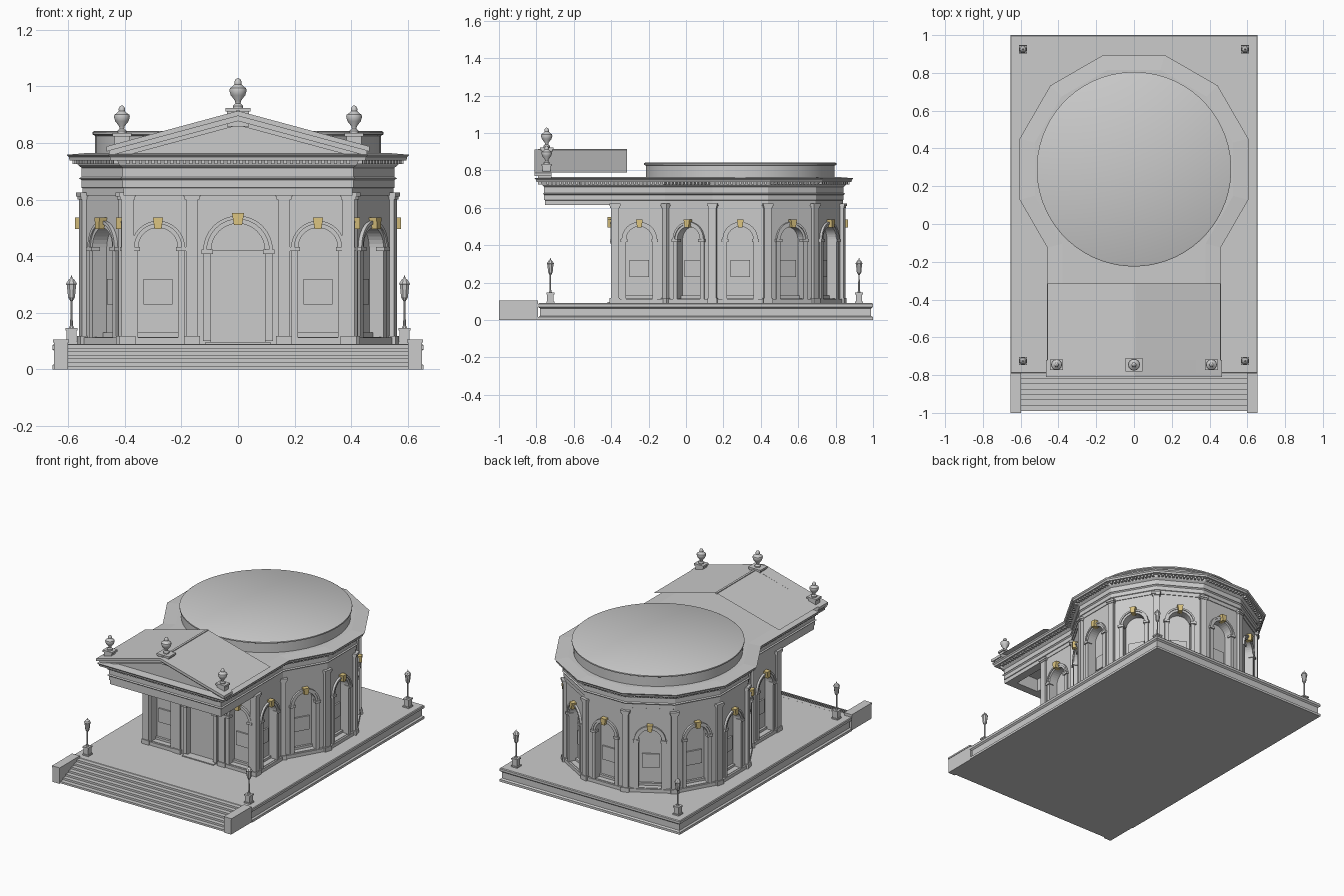
import bpy, bmesh, math
from math import sin, cos, pi, radians
from mathutils import Matrix, Vector

if "Cube" in bpy.data.objects:
    bpy.data.objects.remove(bpy.data.objects["Cube"])

CY, AP, XW = 0.29, 0.545, 0.40      # rotunda centre y, apothem, vestibule half width
YV, YP = -0.39, -0.75               # vestibule wall, portico front
RV = AP / cos(pi / 12)


def finish(name, bm, smooth=False, mat=None):
    bmesh.ops.recalc_face_normals(bm, faces=bm.faces)
    me = bpy.data.meshes.new(name)
    bm.to_mesh(me)
    bm.free()
    ob = bpy.data.objects.new(name, me)
    bpy.context.collection.objects.link(ob)
    if mat:
        me.materials.append(mat)
    if smooth:
        bpy.ops.object.select_all(action='DESELECT')
        ob.select_set(True)
        bpy.context.view_layer.objects.active = ob
        bpy.ops.object.shade_smooth_by_angle(angle=radians(35))
    return ob


def box(bm, x0, x1, y0, y1, z0, z1, M=Matrix()):
    S = Matrix.Diagonal((x1 - x0, y1 - y0, z1 - z0, 1))
    T = Matrix.Translation(((x0 + x1) / 2, (y0 + y1) / 2, (z0 + z1) / 2))
    bmesh.ops.create_cube(bm, size=1, matrix=M @ T @ S)


def prism(bm, poly, y0, y1, M=Matrix()):
    """Extrude an x-z polygon along y."""
    a, b = ([bm.verts.new(M @ Vector((x, y, z))) for x, z in poly] for y in (y0, y1))
    bm.faces.new(a)
    bm.faces.new(b)
    for i in range(len(a)):
        j = (i + 1) % len(a)
        bm.faces.new((a[i], a[j], b[j], b[i]))


def lathe(bm, prof, loc, n):
    rings = [[bm.verts.new((loc[0] + r * cos(2 * pi * (i + .5) / n), loc[1] + r * sin(2 * pi * (i + .5) / n),
                            loc[2] + z)) for i in range(n)] for r, z in prof]
    loft(bm, rings)


def loft(bm, rings):
    n = len(rings[0])
    for a, b in zip(rings, rings[1:]):
        for i in range(n):
            bm.faces.new((a[i], a[(i + 1) % n], b[(i + 1) % n], b[i]))
    bm.faces.new(rings[0])
    bm.faces.new(rings[-1])


def offset(pts, d):
    out = []
    for i, p in enumerate(pts):
        e0 = (p - pts[i - 1]).normalized()
        e1 = (pts[(i + 1) % len(pts)] - p).normalized()
        n0, n1 = Vector((e0.y, -e0.x)), Vector((e1.y, -e1.x))
        out.append(p + (n0 + n1) * d / (1 + n0.dot(n1)))
    return out


def sweep(bm, pts, prof):
    """Mitred moulding around a closed outline, capped at both ends."""
    loft(bm, [[bm.verts.new((p.x, p.y, z)) for p in offset(pts, d)] for d, z in prof])


corners = [Vector((RV * cos(radians(a)), CY + RV * sin(radians(a)))) for a in range(-45, 226, 30)]
outline = corners + [Vector((-XW, YP)), Vector((XW, YP))]
wall_line = corners + [Vector((-XW, YV)), Vector((XW, YV))]
gold = bpy.data.materials.new("gold")
gold.diffuse_color = (0.72, 0.56, 0.22, 1)
gold.use_nodes = True
gold.node_tree.nodes["Principled BSDF"].inputs["Base Color"].default_value = gold.diffuse_color

# platform
bm = bmesh.new()
rect = [Vector(p) for p in ((-.655, -.79), (.655, -.79), (.655, 1), (-.655, 1))]
sweep(bm, rect, [(0, 0), (0, .015), (-.01, .022), (-.01, .062), (0, .07), (0, .085), (-.004, .09)])
finish("platform", bm)

# front stairs and cheek walls
bm = bmesh.new()
N = 7
steps = [(-.99, 0)]
for i in range(N):
    y = -.99 + i * .2 / N
    steps += [(y, .088 * (i + 1) / N), (y + .2 / N, .088 * (i + 1) / N)]
steps.append((-.79, 0))
prism(bm, steps, -.6, .6, Matrix(((0, 1, 0, 0), (1, 0, 0, 0), (0, 0, 1, 0), (0, 0, 0, 1))))
finish("stairs", bm)
bm = bmesh.new()
for s in (-1, 1):
    box(bm, s * .625 - .025, s * .625 + .025, -1, -.79, 0, .1)
    box(bm, s * .625 - .028, s * .625 + .028, -1, -.79, .095, .105)
finish("stair_cheeks", bm)


# wall bays: arched recess with surround, imposts, panel and keystone
def arch(r, zs, z0, n=16):
    return [(r, z0)] + [(r * cos(pi * i / n), zs + r * sin(pi * i / n)) for i in range(n + 1)] + [(-r, z0)]


def band(bm, r0, r1, y0, y1, zs, z0, M):
    P = [[bm.verts.new(M @ Vector((x, y, z))) for x, z in arch(r, zs, z0)]
         for r, y in ((r0, y1), (r0, y0), (r1, y0), (r1, y1))]
    for a, b in zip(P, P[1:]):
        for i in range(len(a) - 1):
            bm.faces.new((a[i], a[i + 1], b[i + 1], b[i]))


def bay(bm, keys, x, y, ang, w, r=.07, t=.025, zs=.43, z0=.115, door=False):
    M = Matrix.Translation((x, y, 0)) @ Matrix.Rotation(radians(ang + 90), 4, 'Z')
    zt, d = .64, .05

    def quad(*p):
        bm.faces.new([bm.verts.new(M @ Vector(c)) for c in p])
    path = arch(r, zs, z0)
    for (xa, za), (xb, zb) in zip(path, path[1:]):
        quad((xa, 0, za), (xb, 0, zb), (xb, d, zb), (xa, d, za))       # reveal
        if abs(xa - xb) > 1e-6:
            quad((xa, 0, za), (xb, 0, zb), (xb, 0, zt), (xa, 0, zt))   # spandrel
    for s in (-1, 1):
        quad((s * r, 0, .09), (s * w, 0, .09), (s * w, 0, zt), (s * r, 0, zt))
        e = s * (r + t / 2)
        box(bm, e - t / 2 - .006, e + t / 2 + .006, -.016, .02, zs - .012, zs + .003, M)
    box(bm, -r, r, 0, d, .09, z0, M)                                   # sill
    quad(*[(px, d, pz) for px, pz in path])                            # niche back
    band(bm, r, r + t, -.008, 0, zs, .1, M)
    band(bm, r + t * .55, r + t, -.014, 0, zs, zs, M)
    if door:
        box(bm, -r, r, .03, d, z0, zs, M)
        box(bm, -r - .02, r + .02, -.03, 0, .09, .096, M)
    else:
        box(bm, -.052, .052, .04, d, .23, .32, M)
        box(bm, -r, r, .035, d, z0, .13, M)
    k = zs + r
    g = 1.2 if door else 1
    prism(keys, [(-.012 * g, k - .005), (.012 * g, k - .005), (.018 * g, k + .037), (-.018 * g, k + .037)],
          -.03, .01, M)


bm, keys = bmesh.new(), bmesh.new()
for a in range(-30, 211, 30):
    bay(bm, keys, AP * cos(radians(a)), CY + AP * sin(radians(a)), a, AP * math.tan(pi / 12))
ym, hw = (YV + corners[0].y) / 2, (corners[0].y - YV) / 2
for s, a in ((1, 0), (-1, 180)):
    bay(bm, keys, s * XW, ym, a, hw)
    bay(bm, keys, s * .2825, YV, -90, .1175)
bay(bm, keys, 0, YV, -90, .165, r=.095, t=.028, zs=.42, z0=.094, door=True)
box(bm, -XW + .002, XW - .002, YV + .001, YV + .04, .6, .7)
finish("arched_walls", bm)
finish("keystones", keys, mat=gold)

# pilasters with base and capital
bm = bmesh.new()


def pilaster(x, y, ang, w=.02, o=.012):
    M = Matrix.Translation((x, y, 0)) @ Matrix.Rotation(radians(ang + 90), 4, 'Z')
    for z0, z1, e in ((.09, .118, .006), (.118, .6, 0), (.6, .61, .004), (.61, .624, .008)):
        box(bm, -w - e, w + e, -o - e, .03, z0, z1, M)


for i, p in enumerate(corners):
    pilaster(p.x, p.y, -45 + 30 * i)
for s in (-1, 1):
    pilaster(s * .1625, YV, -90, .022)
    pilaster(s * .39, YV, -90, .022)
    pilaster(s * XW, YV + .01, 0 if s > 0 else 180, .022)
finish("pilasters", bm)

# wall base moulding, interrupted only by the doorway
bm = bmesh.new()
for i, p in enumerate(wall_line):
    q = wall_line[(i + 1) % len(wall_line)]
    c, e = (p + q) / 2, q - p
    M = Matrix.Translation((c.x, c.y, 0)) @ Matrix.Rotation(math.atan2(e.y, e.x), 4, 'Z')
    L = e.length / 2
    if i == len(corners):
        box(bm, -L, -.14, -.012, .01, .09, .112, M)
        box(bm, .14, L, -.012, .01, .09, .112, M)
    else:
        box(bm, -L, L, -.012, .01, .09, .112, M)
finish("wall_base", bm)

# entablature around rotunda and portico, with recessed portico ceiling
bm = bmesh.new()
sweep(bm, outline, [(-.05, .70), (-.05, .615), (.004, .615), (.004, .64), (.008, .642), (.008, .668), (.016, .675),
                    (.008, .68), (.008, .712), (.02, .722), (.026, .738), (.05, .738), (.052, .75),
                    (.06, .758), (-.02, .765)])
finish("entablature", bm)
bm = bmesh.new()
for s in (-1, 1):
    box(bm, s * .1625 - .025, s * .1625 + .025, YP + .04, YV, .615, .705)
box(bm, -XW + .04, XW - .04, YV - .03, YV + .02, .625, .705)
finish("portico_beams", bm)

# dentils
bm = bmesh.new()
for i, p in enumerate(outline):
    q = outline[(i + 1) % len(outline)]
    e = q - p
    n = max(1, round(e.length / .022))
    ang = math.atan2(e.y, e.x)
    for k in range(n):
        c = p + e * (k + .5) / n
        M = Matrix.Translation((c.x, c.y, 0)) @ Matrix.Rotation(ang, 4, 'Z')
        box(bm, -.006, .006, -.04, -.01, .725, .739, M)
finish("dentils", bm)

# drum with flat top
bm = bmesh.new()
lathe(bm, [(.505, .755), (.505, .825), (.515, .83), (.515, .838), (.508, .842)], (0, CY, 0), 64)
finish("drum", bm, True)

# pediment: tympanum and stepped raking cornice
bm = bmesh.new()
prism(bm, [(-.42, .755), (.42, .755), (0, .87)], -.755, -.72)
for xo, top, th, y0 in ((.465, .913, .018, -.81), (.455, .897, .02, -.79), (.445, .88, .018, -.77)):
    k = .27
    for s in (-1, 1):
        prism(bm, [(0, top), (s * xo, top - k * xo), (s * xo, top - k * xo - th), (0, top - th)], y0, -.72)
finish("pediment", bm)

# portico gable roof sheet and ridge
bm = bmesh.new()
a, b = ([bm.verts.new(p) for p in ((-.457, y, .79), (0, y, .912), (.457, y, .79))] for y in (-.79, -.315))
for i in (0, 1):
    bm.faces.new((a[i], a[i + 1], b[i + 1], b[i]))
box(bm, -.007, .007, -.79, -.315, .905, .915)
finish("portico_roof", bm)

# urns on pedestals
urn = [(.018, 0), (.018, .008), (.009, .016), (.011, .026), (.026, .045), (.031, .062), (.029, .07),
       (.02, .076), (.012, .084), (.013, .092), (.008, .102), (.001, .106)]
bm, ped = bmesh.new(), bmesh.new()
for x, z, w in ((-.41, .835, .027), (0, .923, .038), (.41, .835, .027)):
    lathe(bm, urn if x == 0 else [(r * .92, h * .92) for r, h in urn], (x, -.745, z), 20)
    box(ped, x - w, x + w, -.745 - w * .8, -.745 + w * .8, z - .065, z - .01)
    box(ped, x - w - .007, x + w + .007, -.745 - w * .8 - .006, -.745 + w * .8 + .006, z - .012, z)
finish("urns", bm, True)
finish("urn_pedestals", ped)

# lamp posts on the platform corners
bm = bmesh.new()
for x in (-.588, .588):
    for y in (-.725, .925):
        box(bm, x - .022, x + .022, y - .022, y + .022, .088, .098)
        box(bm, x - .017, x + .017, y - .017, y + .017, .098, .137)
        box(bm, x - .021, x + .021, y - .021, y + .021, .137, .146)
        lathe(bm, [(.01, .146), (.005, .156), (.004, .24), (.01, .25), (.013, .255), (.018, .298),
                   (.021, .302), (.012, .316), (.004, .322), (.001, .332)], (x, y, 0), 8)
finish("lamp_posts", bm)
